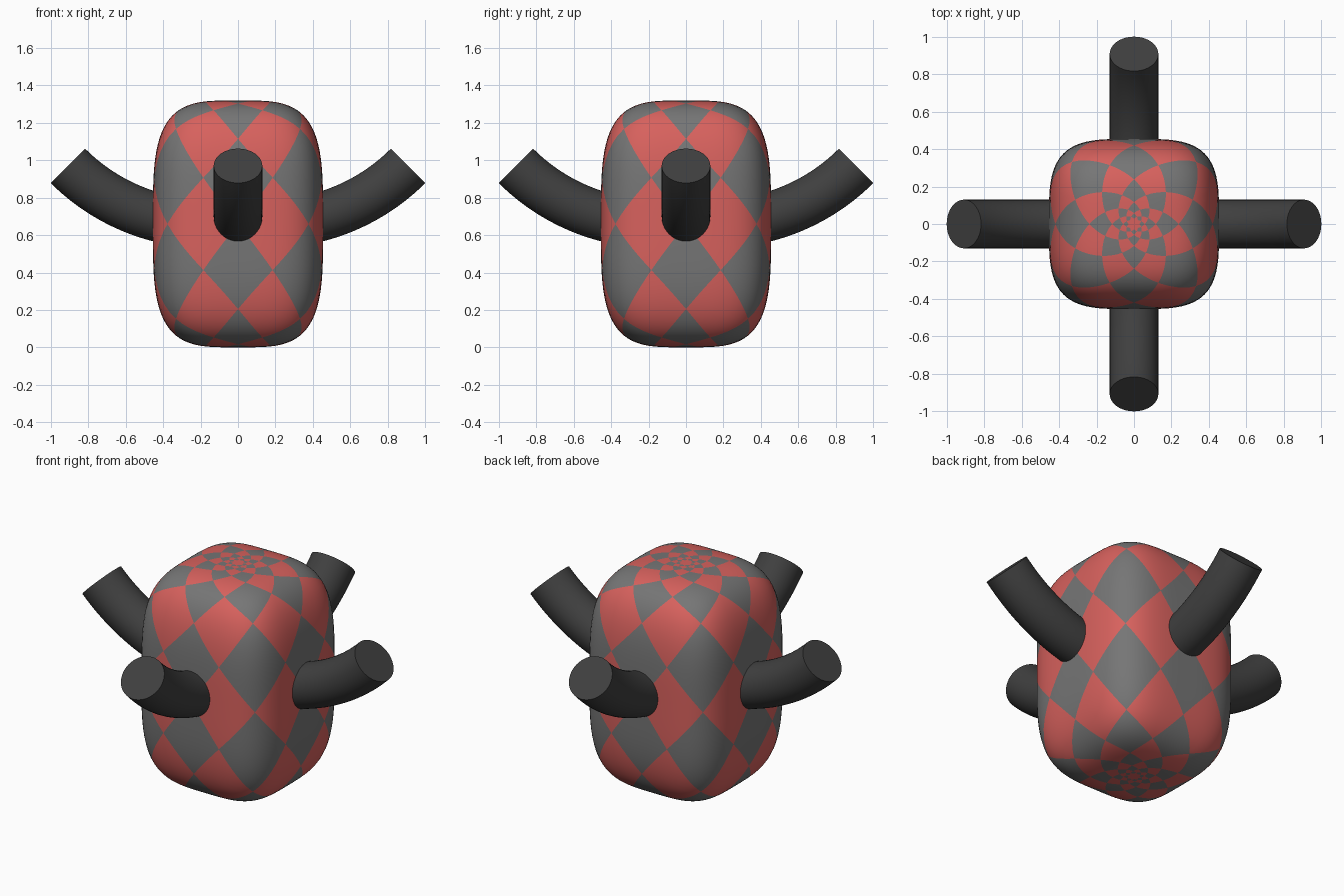
import bpy, bmesh, math
from mathutils import Vector

if "Cube" in bpy.data.objects:
    bpy.data.objects.remove(bpy.data.objects["Cube"])

HALF_W, HALF_H, POWER = 0.455, 0.66, 3.7   # superellipsoid body
COLS, ROWS, SUB = 16, 10, 6                # diamond half-columns, half-rows per side, cell detail
ROW_STEP = 0.345                           # row height; rows shrink towards the poles


def material(name, rgb):
    m = bpy.data.materials.new(name)
    m.diffuse_color = (*rgb, 1)
    m.use_nodes = True
    m.node_tree.nodes["Principled BSDF"].inputs["Base Color"].default_value = m.diffuse_color
    return m


red = material("soft red", (0.68, 0.12, 0.11))
grey = material("mid grey", (0.18, 0.18, 0.18))
dark = material("dark grey", (0.05, 0.05, 0.05))


def finish(bm, name, mats):
    bmesh.ops.recalc_face_normals(bm, faces=bm.faces)
    me = bpy.data.meshes.new(name)
    bm.to_mesh(me)
    bm.free()
    for m in mats:
        me.materials.append(m)
    ob = bpy.data.objects.new(name, me)
    bpy.context.collection.objects.link(ob)
    bpy.context.view_layer.objects.active = ob
    ob.select_set(True)
    bpy.ops.object.shade_smooth_by_angle(angle=math.radians(40))
    ob.select_set(False)
    return ob


def body_point(u, v):
    """Column u, row v of the diamond pattern -> point on the body."""
    lon = u * 2 * math.pi / COLS
    lat = math.atan(math.sinh(v * ROW_STEP))
    d = Vector((math.cos(lat) * math.cos(lon), math.cos(lat) * math.sin(lon), math.sin(lat)))
    d /= sum(abs(c) ** POWER for c in d) ** (1 / POWER)
    return (d.x * HALF_W, d.y * HALF_W, HALF_H + d.z * HALF_H)


def is_grey(u, v):
    du = abs(u - 2 * round(u / 2))
    dv = abs(v - 1 - 2 * round((v - 1) / 2))
    return du + dv < 1


# Body: grid whose cells are split along the diamond edges
bm = bmesh.new()
nu, nv = COLS * SUB, 2 * ROWS * SUB
grid = [[bm.verts.new(body_point(i / SUB, j / SUB - ROWS)) for i in range(nu)]
        for j in range(nv + 1)]
for j in range(nv):
    for i in range(nu):
        c = [(i, j), (i + 1, j), (i + 1, j + 1), (i, j + 1)]
        # the diagonal runs up-right or up-left depending on the cell
        if (i // SUB + j // SUB) % 2 == 0:
            tris = ((0, 1, 2), (0, 2, 3))
        else:
            tris = ((0, 1, 3), (1, 2, 3))
        for t in tris:
            f = bm.faces.new([grid[c[k][1]][c[k][0] % nu] for k in t])
            u = sum(c[k][0] for k in t) / 3 / SUB
            v = sum(c[k][1] for k in t) / 3 / SUB - ROWS
            f.material_index = 1 if is_grey(u, v) else 0
bm.faces.new(grid[0])
bm.faces.new(grid[-1])
finish(bm, "body", (red, grey))


# Arms: round tubes bent upward through 45 degrees, one per side
def arm(name, turn, bend=1.06, start=0.16, radius=0.13, rings=20, sides=48):
    bm = bmesh.new()
    loops = []
    for k in range(rings + 1):
        a = math.radians(45) * k / rings
        loop = []
        for s in range(sides):
            t = 2 * math.pi * s / sides
            rho = bend + radius * math.cos(t)
            x, y = start + rho * math.sin(a), radius * math.sin(t)
            z = HALF_H + bend - rho * math.cos(a)
            loop.append(bm.verts.new((x * math.cos(turn) - y * math.sin(turn),
                                      x * math.sin(turn) + y * math.cos(turn), z)))
        loops.append(loop)
    for a, b in zip(loops, loops[1:]):
        for s in range(sides):
            n = (s + 1) % sides
            bm.faces.new((a[s], a[n], b[n], b[s]))
    bm.faces.new(loops[0])
    bm.faces.new(loops[-1])
    finish(bm, name, (dark,))


for i, side in enumerate(("right", "back", "left", "front")):
    arm(side + "_arm", i * math.pi / 2)
